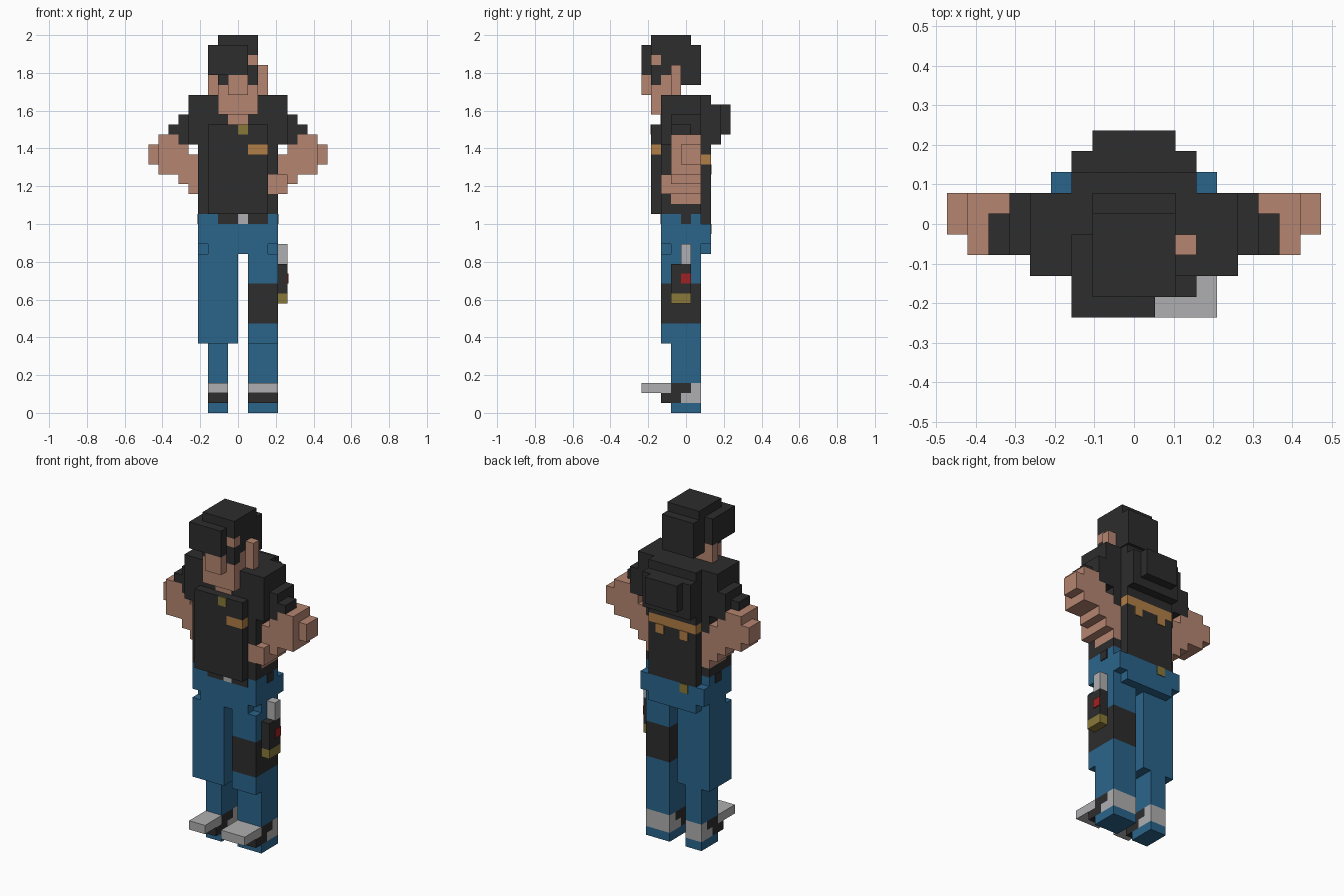
import bpy, bmesh
from mathutils import Vector

cube = bpy.data.objects.get("Cube")
if cube:
    bpy.data.objects.remove(cube, do_unlink=True)

V = 2 / 38      # one block
P = 0.09        # thickness of a painted plate, in blocks


def material(name, rgb):
    m = bpy.data.materials.new(name)
    m.use_nodes = True
    m.diffuse_color = (*rgb, 1)
    bsdf = next(n for n in m.node_tree.nodes if n.type == 'BSDF_PRINCIPLED')
    bsdf.inputs["Base Color"].default_value = (*rgb, 1)
    bsdf.inputs["Roughness"].default_value = 0.8
    return m


BLACK = material("black cloth", (0.026, 0.026, 0.026))
SKIN = material("skin", (0.46, 0.235, 0.165))
BLUE = material("blue denim", (0.024, 0.128, 0.26))
GREY = material("light grey", (0.43, 0.43, 0.44))
TAN = material("tan", (0.44, 0.21, 0.06))
OLIVE = material("brass", (0.25, 0.19, 0.04))
RED = material("red", (0.35, 0.015, 0.015))


def part(name, mat, *boxes, mirror=False):
    """Boxes are (x0, x1, y0, y1, z0, z1) in blocks; x from the middle, y from the front."""
    boxes = list(boxes)
    if mirror:
        boxes += [(-b[1], -b[0], *b[2:]) for b in boxes]
    bm = bmesh.new()
    for x0, x1, y0, y1, z0, z1 in boxes:
        verts = bmesh.ops.create_cube(bm, size=1)["verts"]
        for v in verts:
            v.co = Vector(((x0 + x1) / 2 + v.co.x * (x1 - x0),
                           (y0 + y1) / 2 - 4.5 + v.co.y * (y1 - y0),
                           (z0 + z1) / 2 + v.co.z * (z1 - z0))) * V
    me = bpy.data.meshes.new(name)
    bm.to_mesh(me)
    bm.free()
    me.materials.append(mat)
    ob = bpy.data.objects.new(name, me)
    bpy.context.collection.objects.link(ob)
    return ob


# Feet and shoes
for side, a, b in (("right", -3, -1), ("left", 1, 4)):
    part(side + "_cuff", BLUE, (a, b, 3, 6, 0, 1))
    part(side + "_shoe_dark", BLACK, (a, b, 2, 4, 1, 2), (a, b, 3, 5, 2, 3))
    part(side + "_shoe_heel", GREY, (a, b, 4, 6, 1, 2), (a, b, 5, 6, 2, 3))
    part(side + "_shoe_toe", GREY, (a, b, 0, 3, 2, 3))

# Trousers
part("right_leg", BLUE, (-3, -1, 3, 6, 3, 7), (-4, 0, 2, 6, 7, 16))
part("left_leg", BLUE, (1, 4, 3, 6, 3, 7), (1, 4, 2, 6, 7, 9), (1, 4, 2, 6, 13, 16))
part("knee_band", BLACK, (1, 4, 2, 6, 9, 13))
part("hips", BLUE, (-4, 4, 2, 6, 17, 20), (-4, 4, 3, 6, 16, 17), (-3, 3, 2, 3, 16, 17),
     (-4, 4, 6, 7, 17, 19), (-3, 3, 6, 7, 16, 17))
part("back_pocket_stud", OLIVE, (-2, -1, 7, 7 + P, 18, 19))

# Shirt hem and buckle
part("front_hem", BLACK, (-2, 0, 2 - P, 2, 19, 20), (1, 3, 2 - P, 2, 19, 20))
part("side_hem", BLACK, (4, 4 + P, 4, 5, 19, 20), mirror=True)
part("belt_buckle", GREY, (0, 1, 2 - P, 2, 19, 20))

# Holster on the left thigh
part("holster_handle", GREY, (4, 5, 4, 5, 15, 17))
part("holster", BLACK, (4, 5, 3, 5, 12, 15))
part("holster_mark", RED, (5, 5 + P, 4, 5, 13, 14))
part("holster_tip", OLIVE, (4, 5, 3, 5, 11, 12))

# Torso
part("torso", BLACK, (-3, 3, 2, 6, 20, 32), (-3, 3, 6, 7, 19, 25), (-3, 3, 6, 7, 26, 32))
part("torso_sides", BLACK, (3, 4, 2, 6, 20, 21), (3, 4, 2, 3, 21, 22),
     (3, 4, 2, 3, 24, 25), (3, 4, 2, 6, 25, 32), mirror=True)
part("right_side_panel", BLACK, (-4, -3, 2, 3, 22, 24))
part("chest_panel", BLACK, (-3, 3, 1, 2, 20, 26), (-3, 1, 1, 2, 26, 27), (-3, 3, 1, 2, 27, 29))
part("chest_badge", TAN, (1, 3, 1, 2, 26, 27))
part("pendant", OLIVE, (0, 1, 1 - P, 1, 28, 29))
part("back_band", TAN, (-3, 3, 6, 7, 25, 26),
     *[(x, x + 1, 7, 7 + P, 24, 25) for x in (-2, 1)])
part("hood", BLACK, (-3, 3, 7, 8, 27, 31), (-2, 2, 8, 9, 28, 31))

# Sleeves and arms
part("sleeves", BLACK, (4, 5, 2, 6, 27, 32), (5, 6, 3, 6, 27, 30), (6, 7, 3, 5, 28, 29),
     mirror=True)
part("arms", SKIN, (8, 9, 4, 6, 25, 27), (6, 8, 3, 6, 24, 28), (5, 6, 3, 6, 23, 27),
     (4, 5, 3, 6, 22, 26), (3, 4, 3, 6, 21, 25), mirror=True)
part("left_hand", SKIN, (3, 5, 2, 3, 22, 24))

# Head
part("neck", SKIN, (-1, 1, 2 - P, 2, 29, 30))
part("face", SKIN, (-2, 2, 1, 4, 30, 33), (-2, 2, 2, 4, 33, 34))
part("nose", SKIN, (-1, 1, 0, 1, 32, 34))
part("ears", SKIN, (2, 3, 3, 4, 32, 35))
part("right_ear", SKIN, (-3, -2, 3, 4, 32, 34))
part("brow_patch", SKIN, (1, 2, 1, 2, 35, 36))
part("hair", BLACK, (-2, 2, 1, 5, 37, 38), (-3, 1, 0, 2, 34, 37), (-3, 2, 2, 4, 34, 37),
     (-2, 2, 4, 6, 33, 37), (1, 2, 1, 2, 36, 37), (1, 2, 1, 2, 34, 35),
     (-2, 2, 1, 2, 33, 34))
